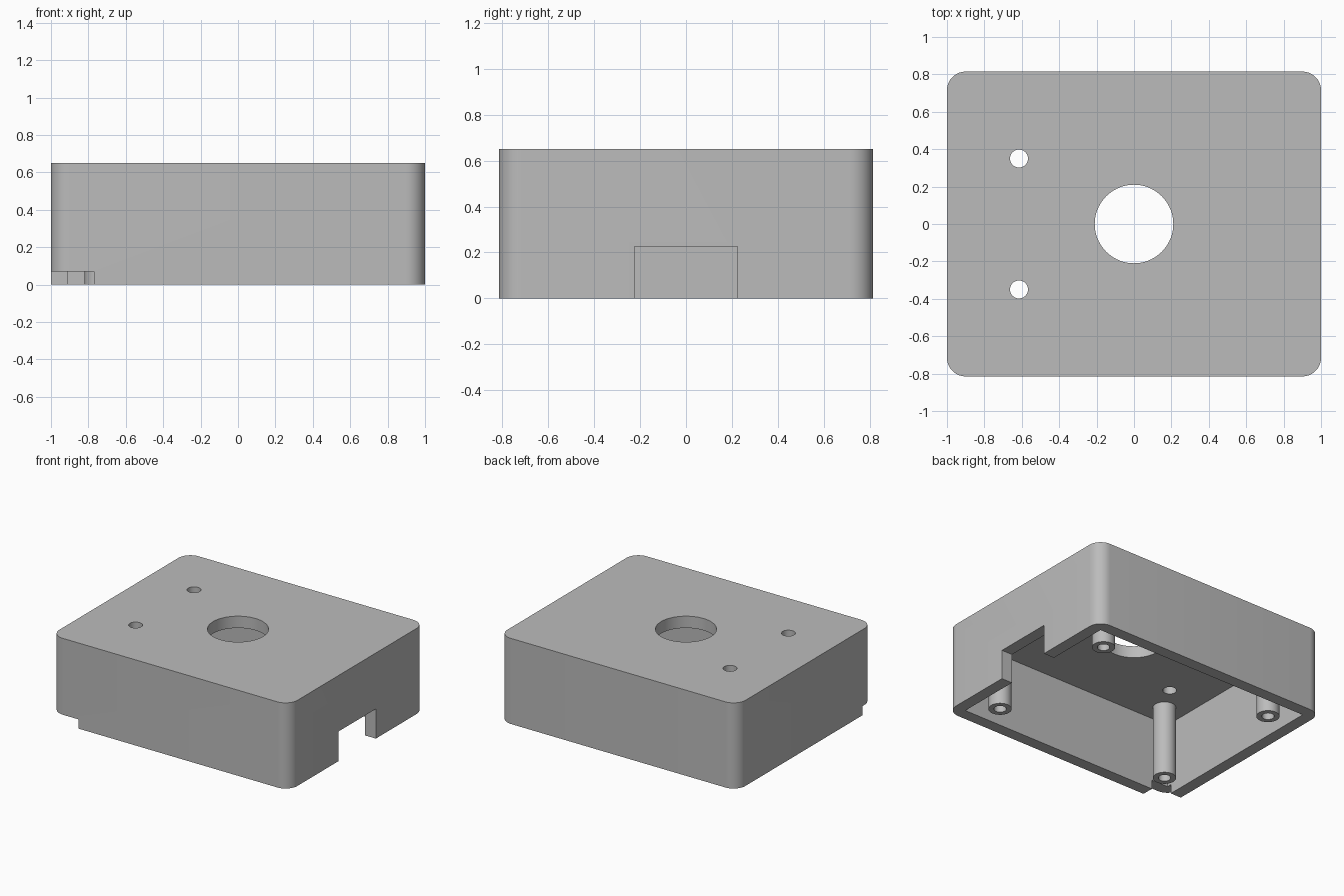
import bpy, bmesh
from math import pi, sin, cos, radians

cube = bpy.data.objects.get("Cube")
if cube:
    bpy.data.objects.remove(cube, do_unlink=True)

LENGTH, WIDTH, HEIGHT = 2.0, 1.63, 0.65
WALL, CEILING, CORNER = 0.09, 0.56, 0.1

grey = bpy.data.materials.new("plain grey")
grey.use_nodes = True
colour = (0.5, 0.5, 0.5, 1)
grey.diffuse_color = colour
grey.node_tree.nodes["Principled BSDF"].inputs["Base Color"].default_value = colour


def prism(name, outline, z0, z1):
    """Extrude a flat outline from z0 up to z1."""
    bm = bmesh.new()
    base = bm.faces.new([bm.verts.new((x, y, z0)) for x, y in outline])
    top = bmesh.ops.extrude_face_region(bm, geom=[base])["geom"]
    verts = [v for v in top if isinstance(v, bmesh.types.BMVert)]
    bmesh.ops.translate(bm, verts=verts, vec=(0, 0, z1 - z0))
    bmesh.ops.recalc_face_normals(bm, faces=bm.faces)
    mesh = bpy.data.meshes.new(name)
    bm.to_mesh(mesh)
    bm.free()
    mesh.materials.append(grey)
    obj = bpy.data.objects.new(name, mesh)
    bpy.context.collection.objects.link(obj)
    return obj


def box(x0, x1, y0, y1):
    return [(x0, y0), (x1, y0), (x1, y1), (x0, y1)]


def circle(x, y, r, n=48):
    return [(x + r * cos(2 * pi * i / n), y + r * sin(2 * pi * i / n)) for i in range(n)]


def rounded_box(length, width, r, steps=10):
    points = []
    for k, (sx, sy) in enumerate([(1, 1), (-1, 1), (-1, -1), (1, -1)]):
        for i in range(steps + 1):
            a = (k + i / steps) * pi / 2
            points.append((sx * (length / 2 - r) + r * cos(a),
                           sy * (width / 2 - r) + r * sin(a)))
    return points


def cut(obj, outline, z0, z1):
    """Subtract a prism, then discard it."""
    cutter = prism("cutter", outline, z0, z1)
    cutter.hide_render = True
    mod = obj.modifiers.new("cut", "BOOLEAN")
    mod.operation, mod.solver, mod.object = "DIFFERENCE", "EXACT", cutter
    bpy.ops.object.select_all(action="DESELECT")
    bpy.context.view_layer.objects.active = obj
    obj.select_set(True)
    bpy.ops.object.modifier_apply(modifier=mod.name)
    bpy.data.objects.remove(cutter, do_unlink=True)


def smooth(obj):
    bpy.ops.object.select_all(action="DESELECT")
    bpy.context.view_layer.objects.active = obj
    obj.select_set(True)
    bpy.ops.object.shade_smooth_by_angle(angle=radians(30))


# Hollow housing, open underneath
housing = prism("housing", rounded_box(LENGTH, WIDTH, CORNER), 0, HEIGHT)
ix, iy = LENGTH / 2 - WALL, WIDTH / 2 - WALL
cut(housing, box(-ix, ix, -iy, iy), -0.1, CEILING)

# Round openings in the top
cut(housing, circle(0, 0, 0.21, 72), 0.5, 0.8)
for side in (-1, 1):
    cut(housing, circle(-0.615, side * 0.35, 0.048), 0.5, 0.8)

# Side opening and shallow corner slot in the rim
cut(housing, box(0.85, 1.1, -0.225, 0.225), -0.1, 0.225)
cut(housing, box(-1.1, -0.77, -0.9, -0.69), -0.1, 0.07)
smooth(housing)

# Screw posts with blind holes
for sx, x_name in ((-1, "right"), (1, "left")):
    for sy, y_name in ((-1, "front"), (1, "back")):
        x, y = sx * 0.74, sy * 0.555
        post = prism(f"screw_post_{y_name}_{x_name}", circle(x, y, 0.08), 0, CEILING + 0.02)
        cut(post, circle(x, y, 0.043), -0.1, 0.5)
        smooth(post)
